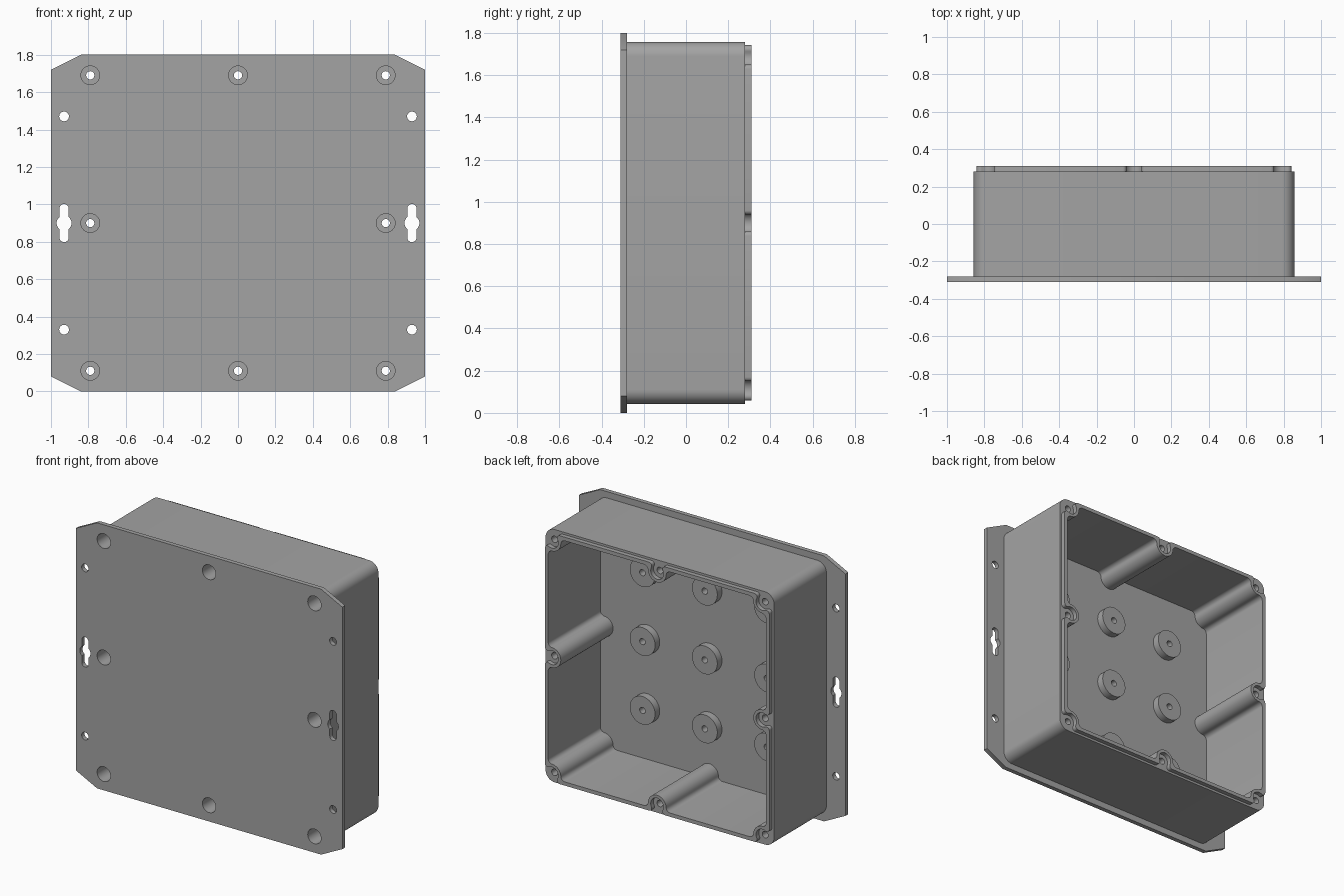
import bpy, bmesh
from math import sin, cos, pi, radians, atan2, sqrt

if "Cube" in bpy.data.objects:
    bpy.data.objects.remove(bpy.data.objects["Cube"], do_unlink=True)

MID = 0.9                    # height of the box centre
BOSS = 0.79                  # distance of the screw bosses from the centre
FLOOR, RIM, BACK, FRONT = -0.25, 0.28, 0.31, -0.31
FLANGE_BACK = -0.28

grey = bpy.data.materials.new("enclosure grey")
grey.use_nodes = True
color = (0.37, 0.37, 0.37, 1)
grey.diffuse_color = color
grey.node_tree.nodes["Principled BSDF"].inputs["Base Color"].default_value = color


def arc(cx, cz, r, start, end, n):
    return [(cx + r * cos(start + (end - start) * i / n),
             cz + r * sin(start + (end - start) * i / n)) for i in range(n + 1)]


def circle(cx, cz, r, n=32):
    return arc(cx, cz, r, 0, 2 * pi, n)[:-1]


def quarter_turns(points):
    loop = []
    for _ in range(4):
        loop += points
        points = [(-z, x) for x, z in points]
    return loop


def rounded_square(half, r):
    return quarter_turns(arc(half - r, half - r, r, 0, pi / 2, 10))


def bossed_square(half, r, fillet):
    """Square outline that steps inward around every screw boss."""
    depth = half - BOSS
    dx = sqrt((r + fillet) ** 2 - (fillet - depth) ** 2)
    tilt = atan2(fillet - depth, dx)

    def enter(c):
        return arc(c - dx, fillet - half, fillet, -pi / 2, -tilt, 6)

    def leave(c):
        return arc(c + dx, fillet - half, fillet, pi + tilt, 1.5 * pi, 6)

    side = leave(-BOSS) + enter(0)
    side += arc(0, -BOSS, r, pi - tilt, tilt, 20)[1:-1]
    side += leave(0) + enter(BOSS)
    side += arc(BOSS, -BOSS, r, pi - tilt, pi / 2 + tilt, 12)[1:-1]
    return quarter_turns(side)


def make_object(name, bm):
    bmesh.ops.recalc_face_normals(bm, faces=bm.faces[:])
    mesh = bpy.data.meshes.new(name)
    bm.to_mesh(mesh)
    bm.free()
    mesh.materials.append(grey)
    obj = bpy.data.objects.new(name, mesh)
    bpy.context.collection.objects.link(obj)
    return obj


def prisms(name, parts):
    """Outlines in x and z, each extruded from y0 to y1."""
    bm = bmesh.new()
    for outline, y0, y1 in parts:
        face = bm.faces.new([bm.verts.new((x, y0, z + MID)) for x, z in outline])
        made = bmesh.ops.extrude_face_region(bm, geom=[face])["geom"]
        verts = [v for v in made if isinstance(v, bmesh.types.BMVert)]
        bmesh.ops.translate(bm, verts=verts, vec=(0, y1 - y0, 0))
    return make_object(name, bm)


def select_only(obj):
    bpy.ops.object.select_all(action="DESELECT")
    obj.select_set(True)
    bpy.context.view_layer.objects.active = obj


def cut(obj, cutter):
    select_only(obj)
    mod = obj.modifiers.new("cut", "BOOLEAN")
    mod.operation, mod.solver, mod.object = "DIFFERENCE", "EXACT", cutter
    bpy.ops.object.modifier_apply(modifier=mod.name)


def smooth(obj):
    select_only(obj)
    bpy.ops.object.shade_smooth_by_angle(angle=radians(30))


# Outlines
steps = (-1, 0, 1)
bosses = [(x * BOSS, z * BOSS) for x in steps for z in steps if x or z]
cavity = bossed_square(0.817, 0.068, 0.03)
flange_shape = [(1, -0.82), (1, 0.82), (0.84, 0.9), (-0.84, 0.9),
                (-1, 0.82), (-1, -0.82), (-0.84, -0.9), (0.84, -0.9)]


def keyhole(cx):
    bulge = radians(51.3)
    return (arc(cx, 0.077, 0.025, 0, pi, 12)
            + arc(cx, 0, 0.04, pi - bulge, pi + bulge, 10)
            + arc(cx, -0.077, 0.025, pi, 2 * pi, 12)
            + arc(cx, 0, 0.04, -bulge, bulge, 10))


# Cutters
counterbores = prisms("counterbore_cutter", [(circle(x, z, 0.05), -0.4, 0.15) for x, z in bosses])
screw_holes = prisms("screw_hole_cutter", [(circle(x, z, 0.022, 24), -0.5, 0.5) for x, z in bosses])
hollow = prisms("cavity_cutter", [(cavity, FLOOR, 0.5)])
mounts = []
for x in (-0.93, 0.93):
    mounts.append((keyhole(x), -0.5, 0))
    mounts += [(circle(x, z, 0.026, 24), -0.5, 0) for z in (-0.57, 0.57)]
mount_holes = prisms("mount_hole_cutter", mounts)

# Mounting flange
flange = prisms("mounting_flange", [(flange_shape, FRONT, FLANGE_BACK)])
for cutter in (counterbores, screw_holes, mount_holes):
    cut(flange, cutter)
smooth(flange)

# Open box with screw bosses along its walls
box = prisms("box_body", [(rounded_square(0.857, 0.067), FLANGE_BACK, RIM)])
for cutter in (hollow, counterbores, screw_holes):
    cut(box, cutter)
smooth(box)

# Raised sealing lip that runs inside the screw holes
bm = bmesh.new()
loops = [[bm.verts.new((x, y, z + MID)) for x, z in outline]
         for outline, y in ((cavity, RIM), (cavity, BACK),
                            (bossed_square(0.842, 0.048, 0.02), BACK),
                            (bossed_square(0.842, 0.048, 0.02), RIM))]
for k in range(4):
    a, b = loops[k], loops[(k + 1) % 4]
    for i in range(len(a)):
        bm.faces.new((a[i - 1], a[i], b[i], b[i - 1]))
smooth(make_object("sealing_lip", bm))

# Grid of standoffs on the floor
grid = [(x * 0.467, z * 0.467) for x in steps for z in steps]
standoffs = prisms("standoffs", [(circle(x, z, 0.095, 48), FLOOR, FLOOR + 0.05) for x, z in grid])
pilots = prisms("pilot_cutter", [(circle(x, z, 0.021, 20), FLOOR + 0.003, 0) for x, z in grid])
cut(standoffs, pilots)
smooth(standoffs)

# Remove the helpers
for helper in (counterbores, screw_holes, hollow, mount_holes, pilots):
    bpy.data.objects.remove(helper, do_unlink=True)
